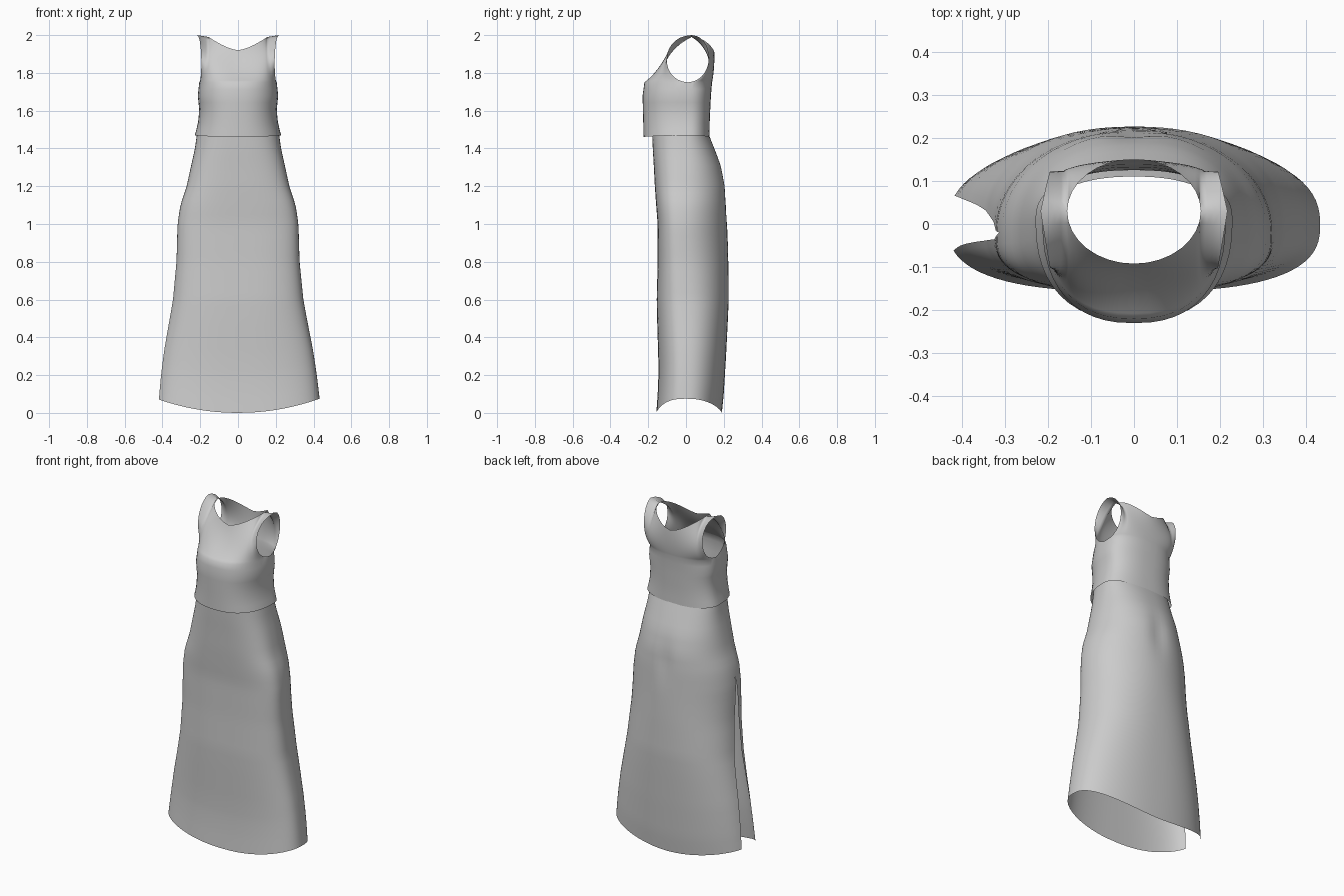
import bpy, bmesh
from math import sin, cos, pi, exp

if "Cube" in bpy.data.objects:
    bpy.data.objects.remove(bpy.data.objects["Cube"])


def lerp(a, b, t):
    return a + (b - a) * t


def mix(p, q, t):
    return [lerp(a, b, t) for a, b in zip(p, q)]


def sample(table, z):
    """Half width, front y and back y at height z."""
    for a, b in zip(table, table[1:]):
        if z <= b[0]:
            return mix(a[1:], b[1:], (z - a[0]) / (b[0] - a[0]))
    return table[-1][1:]


def power(v, p):
    return abs(v) ** p * (1 if v >= 0 else -1)


def ring_point(table, z, a, side_y, n):
    """Rounded-box cross-section; a = 0 at +x, front at -pi/2."""
    w, front, back = sample(table, z)
    s = power(sin(a), 2 / n)
    y = side_y + s * ((back - side_y) if s > 0 else (side_y - front))
    return (w * power(cos(a), 2 / n), y, z)


def add_grid(bm, rows, cols, fn):
    g = [[bm.verts.new(fn(r, c)) for c in range(cols + 1)] for r in range(rows + 1)]
    for r in range(rows):
        for c in range(cols):
            bm.faces.new((g[r][c], g[r][c + 1], g[r + 1][c + 1], g[r + 1][c]))


def finish(bm, name):
    bmesh.ops.remove_doubles(bm, verts=bm.verts, dist=0.0008)
    bmesh.ops.recalc_face_normals(bm, faces=bm.faces)
    me = bpy.data.meshes.new(name)
    bm.to_mesh(me)
    bm.free()
    for p in me.polygons:
        p.use_smooth = True
    ob = bpy.data.objects.new(name, me)
    bpy.context.collection.objects.link(ob)
    return ob


# Bodice: tube below the arms, then front and back panels meeting at the straps
BODICE = [(1.46, .230, -.225, .125), (1.53, .212, -.226, .125), (1.60, .205, -.228, .128),
          (1.68, .213, -.230, .132), (1.75, .205, -.220, .138)]
SIDE_Y, UNDERARM, SHAPE = .01, 1.75, 2.4
bm = bmesh.new()


def torso(r, c):
    a = 2 * pi * c / 48
    x, y, z = ring_point(BODICE, lerp(1.465, UNDERARM, r / 8), a, SIDE_Y, SHAPE)
    return (x, y, z + .004 * cos(2 * a) * (1 - r / 8))


def panel(side):
    neck_y, neck_z = (-.092, 1.92) if side < 0 else (.150, 1.91)
    mid_y, arm_y = (-.13, -.143) if side < 0 else (.152, .155)

    def point(r, c):
        u = c / 12 - 1
        s, sg = abs(u), (1 if u >= 0 else -1)
        start = ring_point(BODICE, UNDERARM, side * (1 - s) * pi / 2, SIDE_Y, SHAPE)
        k = 2 / 3
        if s <= k:      # neckline
            h = s / k * pi / 2
            end = (.155 * sin(h), .03 + (neck_y - .03) * cos(h), lerp(neck_z, 1.99, sin(h) ** 1.5))
        else:           # strap
            h = (s - k) / (1 - k)
            end = (lerp(.155, .217, h), .03, lerp(1.99, 2.0, h))
        # centre columns follow the chest, outer ones curve round the armhole
        x = (start[0] + end[0]) / 2 - .022 * s
        chest = (x, lerp(mid_y, mid_y * 1.4, s * s), 1.82 + .04 * s)
        c1 = mix(mix(start, chest, 2 / 3), (x, arm_y, 1.757), s ** 3)
        c2 = mix(mix(end, chest, 2 / 3), (x, arm_y, 1.995), s ** 3)
        t = r / 14
        q = 1 - t
        p = [q**3 * A + 3*q*q*t * B + 3*q*t*t * C + t**3 * D for A, B, C, D in zip(start, c1, c2, end)]
        return (p[0] * sg, p[1], p[2])
    return point


add_grid(bm, 8, 48, torso)
for side in (-1, 1):
    add_grid(bm, 14, 24, panel(side))
finish(bm, "bodice")

# Skirt: long flared tube with a widening slit on the -x side
SKIRT = [(0, .432, -.157, .190), (.1, .422, -.150, .200), (.2, .41, -.146, .206), (.3, .396, -.147, .212),
         (.5, .362, -.153, .222), (.6, .346, -.155, .226), (.8, .326, -.150, .224), (1.0, .320, -.150, .219),
         (1.1, .305, -.158, .217), (1.2, .272, -.165, .211), (1.3, .250, -.170, .189),
         (1.4, .228, -.176, .150), (1.5, .214, -.180, .110)]
bm = bmesh.new()


def skirt(r, c):
    z = 1.5 * r / 40
    gap = max(0, .29 * (1 - z / 1.04))
    a = lerp(-pi + gap, pi - gap, c / 72)
    hip = exp(-((z - 1.0) / .35) ** 2)
    n = 2.7 + .3 * hip if a < 0 else 2.35 - .3 * hip   # squarer front, rounder back
    x, y, _ = ring_point(SKIRT, z, a, -.02 * hip, n)
    if y > 0.05:        # soft centre-back crease over the hips
        y -= .012 * exp(-(x / .05) ** 2 - ((z - 1.15) / .12) ** 2)
    hem = .075 * abs(cos(a)) ** 1.5 * max(0, 1 - z / .6)
    return (x, y, z + hem)


add_grid(bm, 40, 72, skirt)
finish(bm, "skirt")
